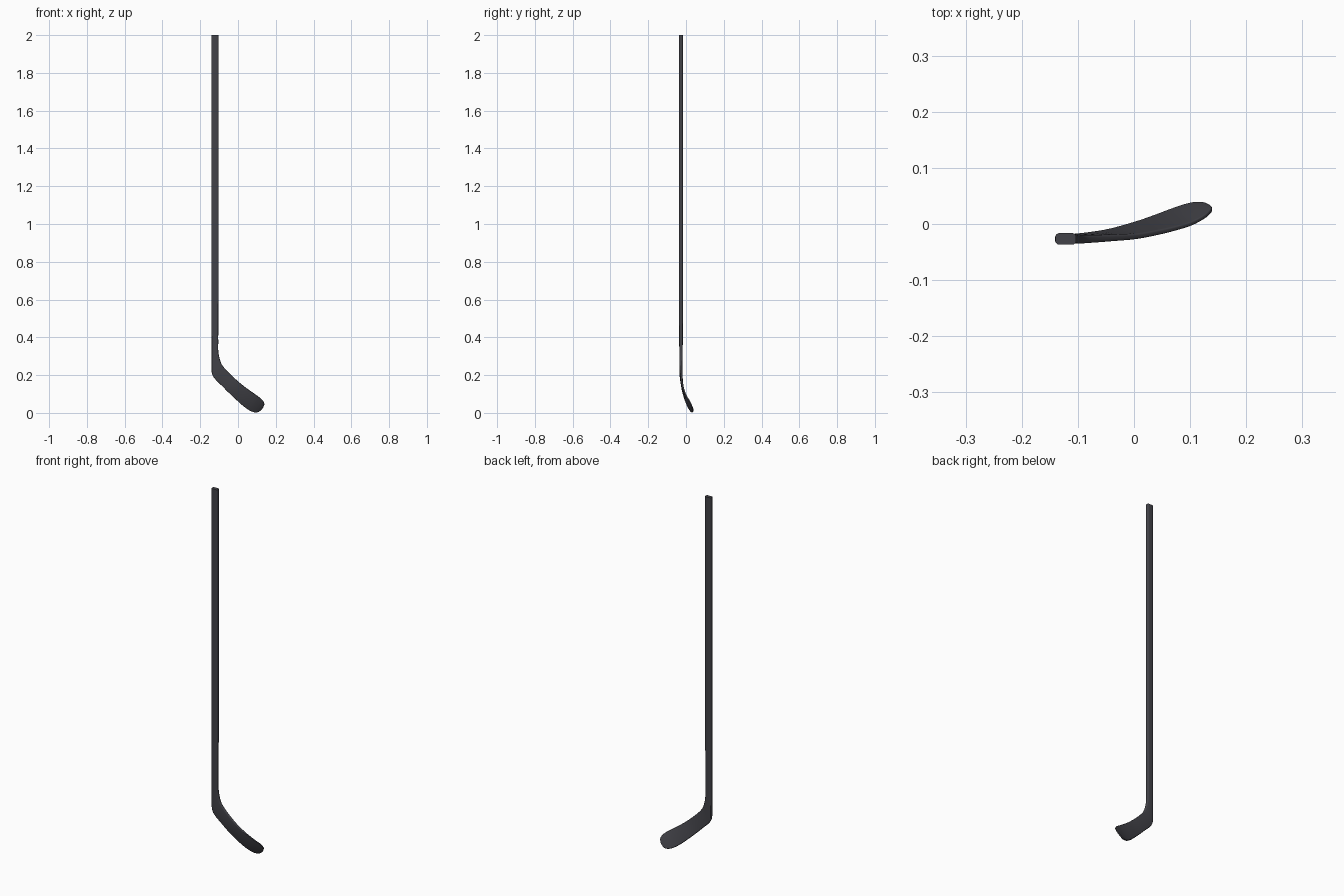
import bpy, bmesh, math
from mathutils import Vector

if "Cube" in bpy.data.objects:
    bpy.data.objects.remove(bpy.data.objects["Cube"])

# Stations down the stick: heel-side edge, upper-side edge, thickness
STATIONS = [
    ((-.140, -.0265, .570), (-.1045, -.0265, .570), .0200),
    ((-.140, -.0265, .440), (-.1045, -.0265, .450), .0195),
    ((-.140, -.0265, .350), (-.1045, -.0265, .375), .0185),
    ((-.140, -.0265, .280), (-.1035, -.0265, .320), .0175),
    ((-.139, -.0265, .213), (-.091, -.0270, .268), .0155),
    ((-.122, -.0255, .180), (-.073, -.0265, .239), .0140),
    ((-.085, -.0205, .143), (-.038, -.0250, .202), .0120),
    ((-.045, -.0130, .103), (.006, -.0220, .162), .0105),
    ((.000, .0000, .061), (.045, -.0150, .131), .0095),
    ((.030, .0105, .035), (.073, -.0085, .111), .0085),
    ((.060, .0220, .014), (.100, -.0005, .092), .0080),
    ((.085, .0310, .004), (.118, .0080, .079), .0075),
    ((.106, .0365, .005), (.131, .0165, .066), .0070),
    ((.124, .0365, .018), (.138, .0240, .052), .0065),
    ((.133, .0330, .029), (.139, .0280, .044), .0055),
]
STEPS = 4


def spline(a, b, c, d, t):
    return 0.5 * (2 * b + (c - a) * t + (2 * a - 5 * b + 4 * c - d) * t * t
                  + (3 * b - a - 3 * c + d) * t ** 3)


def smooth_stations():
    rows = [(Vector(lo), Vector(hi), th) for lo, hi, th in STATIONS]
    last = len(rows) - 1
    out = []
    for i in range(last):
        quad = [rows[max(0, min(last, i + k))] for k in (-1, 0, 1, 2)]
        for s in range(STEPS):
            out.append(tuple(spline(*[q[j] for q in quad], s / STEPS) for j in range(3)))
    out.append(rows[-1])
    return out


def ring(lo, hi, th, tangent):
    """Rounded rectangle spanning the two edges."""
    axis = hi - lo
    half = axis.length / 2
    u = axis.normalized()
    n = u.cross(tangent).normalized()
    mid = (lo + hi) / 2
    r = min(0.34 * th, 0.8 * half)
    pts = []
    for k, (sx, sy) in enumerate(((1, 1), (-1, 1), (-1, -1), (1, -1))):
        for m in range(5):
            a = math.radians(90 * k + 22.5 * m)
            pts.append(mid + u * (sx * (half - r) + r * math.cos(a))
                       + n * (sy * (th / 2 - r) + r * math.sin(a)))
    return pts


def loft(name, rows):
    bm = bmesh.new()
    mids = [(lo + hi) / 2 for lo, hi, th in rows]
    rings = []
    for i, (lo, hi, th) in enumerate(rows):
        tangent = mids[min(i + 1, len(mids) - 1)] - mids[max(i - 1, 0)]
        rings.append([bm.verts.new(p) for p in ring(lo, hi, th, tangent)])
    for a, b in zip(rings, rings[1:]):
        for j in range(len(a)):
            k = (j + 1) % len(a)
            bm.faces.new((a[j], a[k], b[k], b[j]))
    bm.faces.new(rings[0])
    bm.faces.new(rings[-1][::-1])
    bmesh.ops.recalc_face_normals(bm, faces=bm.faces[:])
    me = bpy.data.meshes.new(name)
    bm.to_mesh(me)
    bm.free()
    ob = bpy.data.objects.new(name, me)
    bpy.context.collection.objects.link(ob)
    me.materials.append(dark)
    bpy.ops.object.select_all(action='DESELECT')
    ob.select_set(True)
    bpy.context.view_layer.objects.active = ob
    bpy.ops.object.shade_smooth_by_angle(angle=math.radians(35))
    return ob


dark = bpy.data.materials.new("dark_composite")
dark.diffuse_color = (.055, .055, .065, 1)
dark.use_nodes = True
dark.node_tree.nodes["Principled BSDF"].inputs["Base Color"].default_value = dark.diffuse_color

# Straight shaft running into the curved, twisted blade as one piece
shaft = [(Vector((-.14, -.0265, z)), Vector((-.103, -.0265, z)), .0205)
         for z in (2.0, 1.3, .6)]
loft("hockey_stick", shaft + smooth_stations())
